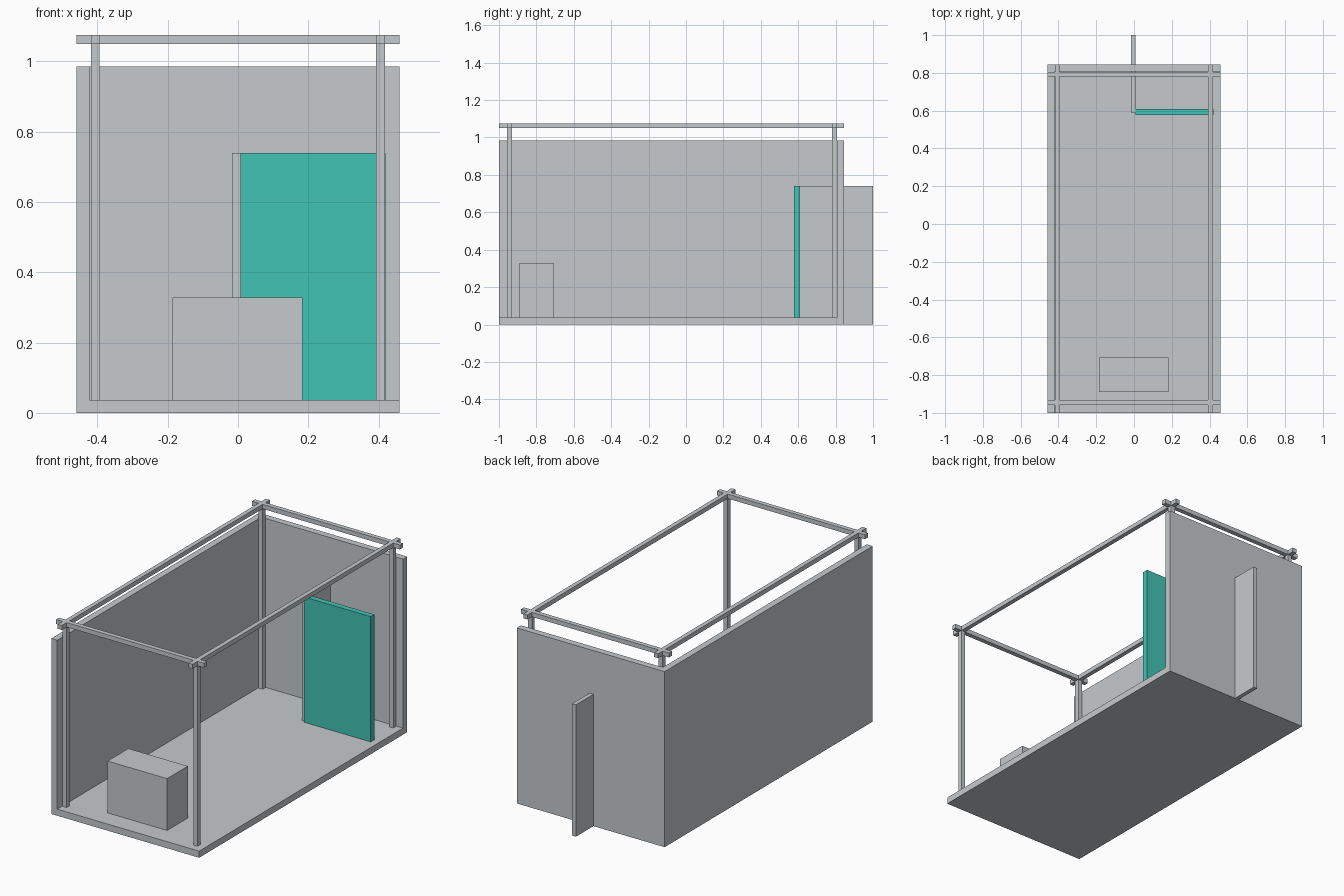
import bpy
import bmesh

if "Cube" in bpy.data.objects:
    bpy.data.objects.remove(bpy.data.objects["Cube"])


def material(name, rgb):
    m = bpy.data.materials.new(name)
    m.diffuse_color = (*rgb, 1.0)
    m.use_nodes = True
    m.node_tree.nodes["Principled BSDF"].inputs["Base Color"].default_value = m.diffuse_color
    return m


GREY = material("light grey", (0.56, 0.59, 0.61))
TEAL = material("teal", (0.055, 0.55, 0.46))


def box(name, x, y, z, mat=GREY):
    """Axis-aligned box from (min, max) ranges."""
    bm = bmesh.new()
    bmesh.ops.create_cube(bm, size=1.0)
    for v in bm.verts:
        v.co = [r[0] if c < 0 else r[1] for c, r in zip(v.co, (x, y, z))]
    me = bpy.data.meshes.new(name)
    bm.to_mesh(me)
    bm.free()
    me.materials.append(mat)
    ob = bpy.data.objects.new(name, me)
    bpy.context.collection.objects.link(ob)
    return ob


# Shell: floor, left wall and back wall
W, FRONT, BACK, T, TOP = 0.459, -1.0, 0.845, 0.037, 0.985
box("floor", (-W, W), (FRONT, BACK), (0, T))
box("left_wall", (-W, -W + T), (FRONT, BACK), (T, TOP))
box("back_wall", (-W + T, W), (BACK - T, BACK), (T, TOP))

# Frame: four posts with crossing beams on top
POST_X = {"left": (-0.419, -0.394), "right": (0.393, 0.418)}
POST_Y = {"front": (-0.957, -0.931), "back": (0.78, 0.806)}
BEAM_Z = (1.05, 1.075)
for side, xr in POST_X.items():
    box(side + "_beam", xr, (FRONT, BACK), BEAM_Z)
    for end, yr in POST_Y.items():
        box(end + "_" + side + "_post", xr, yr, (T, BEAM_Z[0]))
for end, yr in POST_Y.items():
    # cross beam is split around the long beams so faces do not overlap
    lx, rx = POST_X["left"], POST_X["right"]
    box(end + "_beam_middle", (lx[1], rx[0]), yr, BEAM_Z)
    box(end + "_beam_left_tip", (-W, lx[0]), yr, BEAM_Z)
    box(end + "_beam_right_tip", (rx[1], W), yr, BEAM_Z)

# Counter block near the front
box("counter", (-0.186, 0.183), (-0.89, -0.706), (T, 0.328))

# Partition running through the back wall, and the teal panel beside it
box("partition", (-0.017, 0.007), (0.59, 1.0), (0, 0.74))
box("teal_panel", (0.007, 0.42), (0.577, 0.609), (0.001, 0.74), TEAL)
